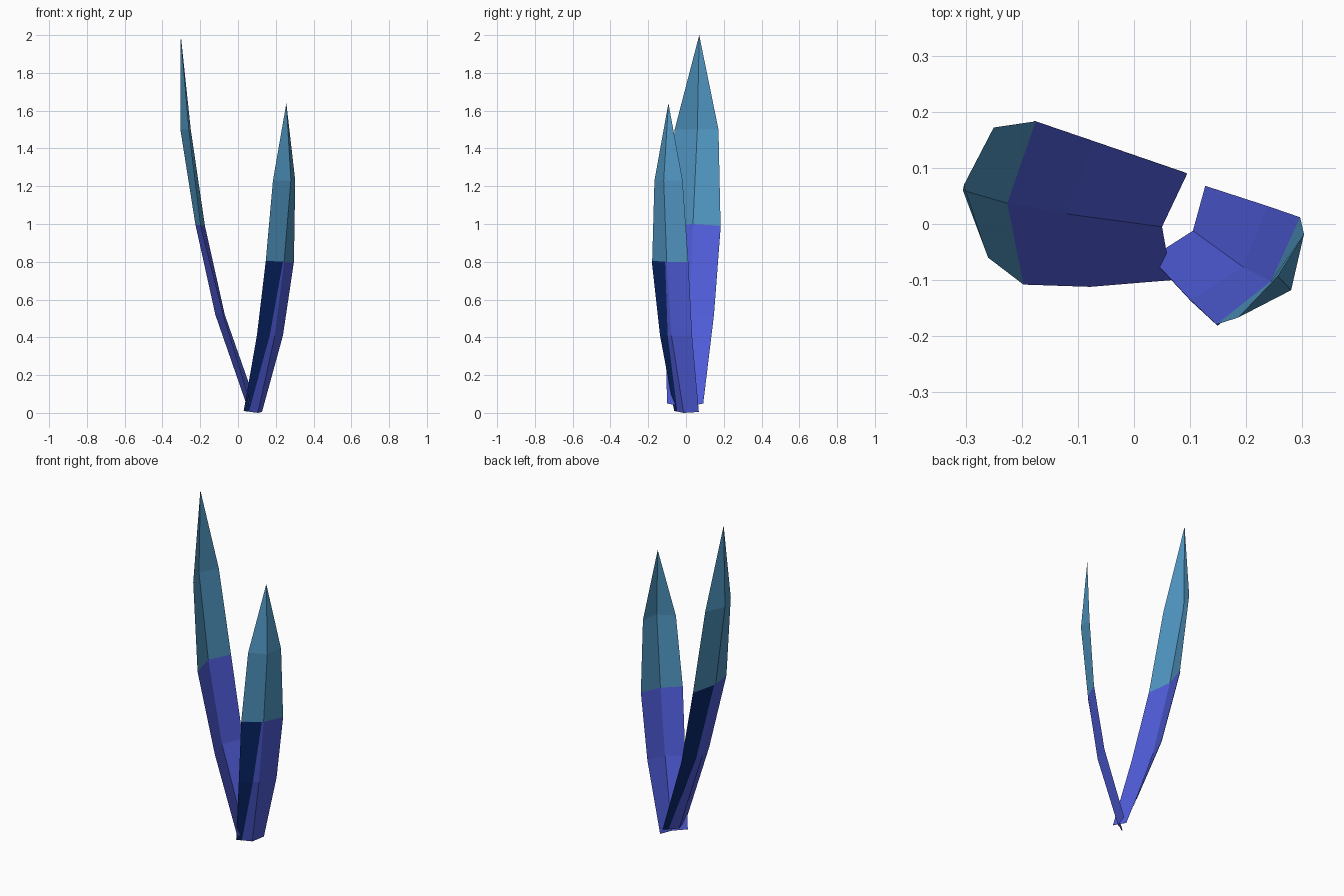
import bpy
from mathutils import Vector

if "Cube" in bpy.data.objects:
    bpy.data.objects.remove(bpy.data.objects["Cube"])


def lin(r, g, b):
    f = lambda c: (c / 255 / 12.92) if c < 11 else ((c / 255 + 0.055) / 1.055) ** 2.4
    return (f(r), f(g), f(b), 1)


def mat(name, *rgb):
    m = bpy.data.materials.new(name)
    m.diffuse_color = lin(*rgb)
    m.use_nodes = True
    m.node_tree.nodes["Principled BSDF"].inputs["Base Color"].default_value = m.diffuse_color
    return m


indigo = mat("indigo", 80, 93, 218)
teal = mat("teal", 80, 150, 193)
navy = mat("navy", 10, 40, 112)


def add(name, verts, faces, mats, indices):
    me = bpy.data.meshes.new(name)
    me.from_pydata(verts, [], faces)
    for m in mats:
        me.materials.append(m)
    for p, i in zip(me.polygons, indices):
        p.material_index = i
    ob = bpy.data.objects.new(name, me)
    bpy.context.collection.objects.link(ob)


def leaf(name, rows, tip):
    # folded blade: each row is shaded edge, midrib, other edge
    rows = [[Vector(p) for p in r] for r in rows]
    verts = [p for r in rows for p in r] + [Vector(tip)]
    faces, idx = [], []
    for i in range(len(rows) - 1):
        for j in range(2):
            a = 3 * i + j
            faces.append((a, a + 1, a + 4, a + 3))
            idx.append(0 if i < 2 else 1)
    n = 3 * (len(rows) - 1)
    for j in range(2):
        faces.append((n + j, n + j + 1, n + 3))
        idx.append(1)
    add(name, verts, faces, [indigo, teal], idx)

    # dark patch on the outer side of one half of the lower blade
    pv = []
    for (e, c, o), f in zip(rows[:3], (0.35, 0.7, 0.92)):
        side = (c - e).cross(Vector((0, 0, 1)))
        out = c - (e + o) / 2
        if side.dot(out) < 0:
            side = -side
        off = side.normalized() * 0.003
        pv += [e + off, e.lerp(c, f) + off]
    add(name + "_dark_patch", pv, [(0, 1, 3, 2), (2, 3, 5, 4)], [navy], [0, 0])


leaf("tall_leaf", [
    [(0.095, 0.09, 0.05), (0.05, -0.005, 0.03), (0.067, -0.10, 0.05)],
    [(-0.07, 0.147, 0.52), (-0.12, 0.018, 0.52), (-0.078, -0.112, 0.52)],
    [(-0.175, 0.183, 0.99), (-0.226, 0.037, 1.0), (-0.197, -0.108, 0.99)],
    [(-0.25, 0.172, 1.5), (-0.305, 0.06, 1.5), (-0.26, -0.06, 1.5)],
], (-0.303, 0.07, 2.0))

leaf("short_leaf", [
    [(0.03, -0.06, 0.01), (0.105, -0.012, 0.0), (0.127, 0.068, 0.005)],
    [(0.10, -0.135, 0.41), (0.195, -0.077, 0.41), (0.238, 0.032, 0.41)],
    [(0.147, -0.179, 0.805), (0.244, -0.102, 0.80), (0.296, 0.012, 0.80)],
    [(0.185, -0.167, 1.23), (0.28, -0.118, 1.23), (0.303, -0.018, 1.23)],
], (0.256, -0.093, 1.64))
